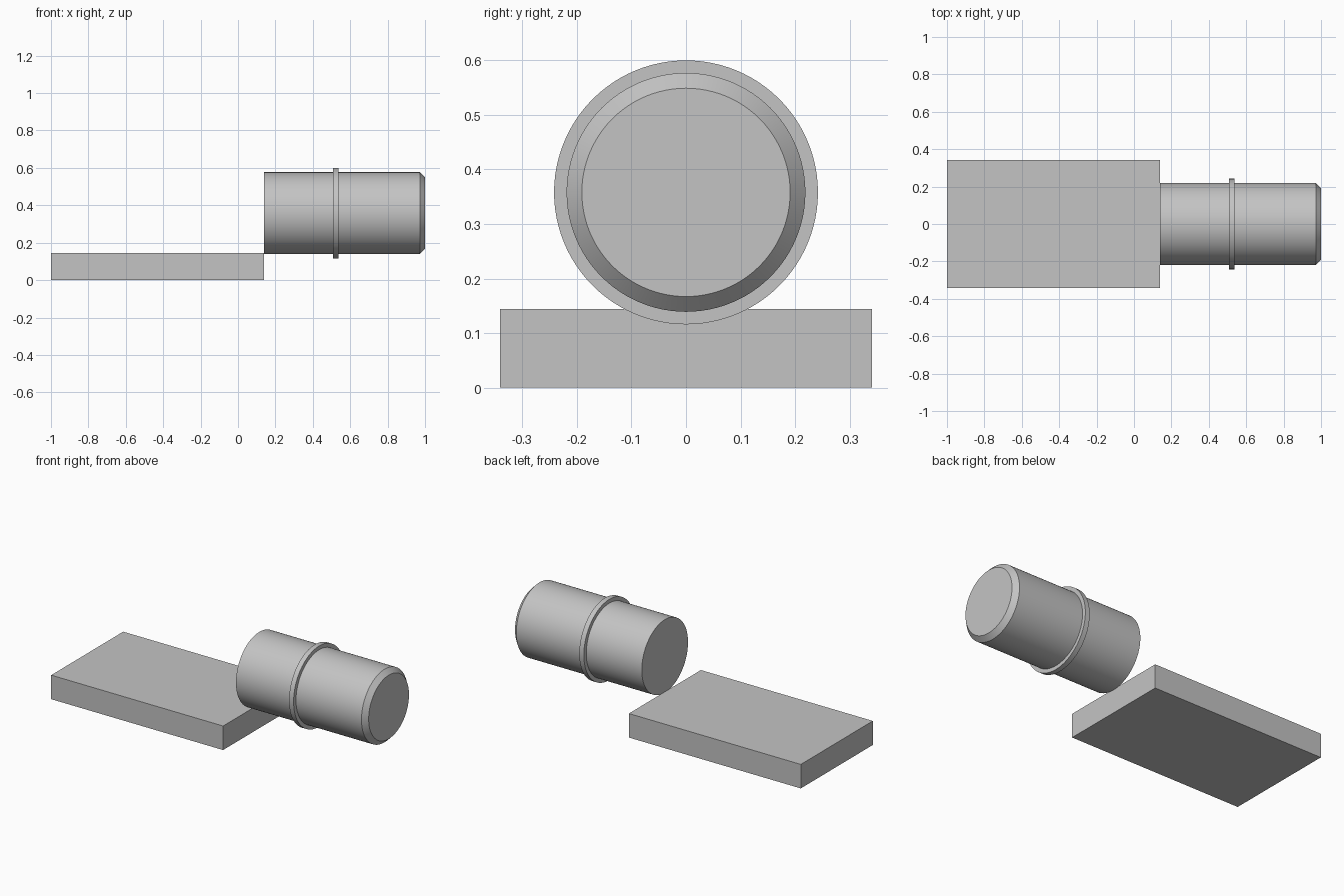
import bpy, bmesh, math

old = bpy.data.objects.get("Cube")
if old:
    bpy.data.objects.remove(old, do_unlink=True)

# Single grey material
grey = bpy.data.materials.new("plain grey")
grey.use_nodes = True
colour = (0.55, 0.55, 0.55, 1)
grey.diffuse_color = colour
grey.node_tree.nodes["Principled BSDF"].inputs["Base Color"].default_value = colour

AXIS_Z = 0.358
SEGMENTS = 96


def finish(name, bm):
    bmesh.ops.recalc_face_normals(bm, faces=bm.faces)
    mesh = bpy.data.meshes.new(name)
    bm.to_mesh(mesh)
    bm.free()
    mesh.materials.append(grey)
    obj = bpy.data.objects.new(name, mesh)
    bpy.context.collection.objects.link(obj)
    return obj


def turned(name, profile, closed=False):
    """Turn (x, radius) rings about the horizontal axis."""
    bm = bmesh.new()
    rings = []
    for x, r in profile:
        angles = [2 * math.pi * i / SEGMENTS for i in range(SEGMENTS)]
        rings.append([bm.verts.new((x, r * math.cos(a), AXIS_Z + r * math.sin(a)))
                      for a in angles])
    pairs = list(zip(rings, rings[1:]))
    if closed:
        pairs.append((rings[-1], rings[0]))
    else:
        bm.faces.new(rings[0])
        bm.faces.new(rings[-1])
    for a, b in pairs:
        for i in range(SEGMENTS):
            j = (i + 1) % SEGMENTS
            bm.faces.new((a[i], a[j], b[j], b[i]))
    obj = finish(name, bm)
    bpy.ops.object.select_all(action='DESELECT')
    obj.select_set(True)
    bpy.context.view_layer.objects.active = obj
    bpy.ops.object.shade_smooth_by_angle(angle=math.radians(30))
    return obj


# Flat rectangular plate
bm = bmesh.new()
bmesh.ops.create_cube(bm, size=1)
bmesh.ops.scale(bm, vec=(1.14, 0.682, 0.144), verts=bm.verts)
bmesh.ops.translate(bm, vec=(-0.43, 0, 0.072), verts=bm.verts)
finish("base_plate", bm)

# Round body with a chamfered end
turned("cylinder_body", [(0.14, 0.219), (0.972, 0.219), (1.0, 0.191)])

# Thin collar around the body
turned("collar_ring", [(0.508, 0.215), (0.508, 0.242), (0.538, 0.242), (0.538, 0.215)],
       closed=True)
